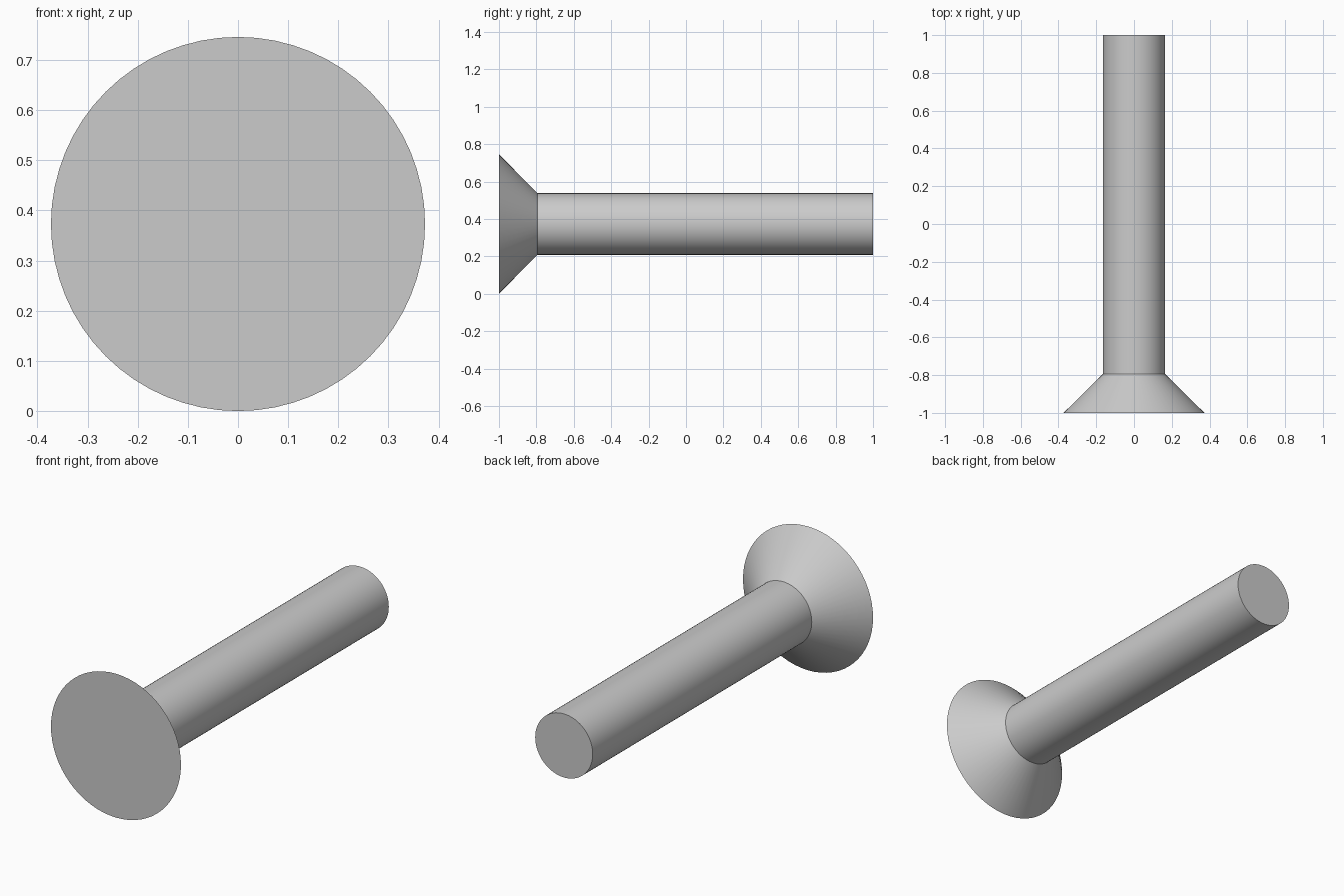
import bpy, bmesh, math

if "Cube" in bpy.data.objects:
    bpy.data.objects.remove(bpy.data.objects["Cube"])

AXIS_Z = 0.373   # height of the screw axis
SIDES = 64

bm = bmesh.new()


def ring(y, radius, n):
    """Closed loop of vertices around the screw axis."""
    return [bm.verts.new((radius * math.cos(2 * math.pi * i / n), y,
                          AXIS_Z + radius * math.sin(2 * math.pi * i / n)))
            for i in range(n)]


def skin(a, b):
    """Quads between two equal loops."""
    n = len(a)
    for i in range(n):
        j = (i + 1) % n
        bm.faces.new((a[i], a[j], b[j], b[i]))


def loop_edges(loop):
    return [bm.edges.get((v, loop[i - 1])) for i, v in enumerate(loop)]


# Countersunk head and shank
rim = ring(-1.0, 0.373, SIDES)
neck = ring(-0.795, 0.165, SIDES)
tip = ring(1.0, 0.165, SIDES)
skin(rim, neck)
skin(neck, tip)
bm.faces.new(tip)

# Hexagonal socket with flat floor
mouth = ring(-1.0, 0.1155, 6)
floor = ring(-0.81, 0.1155, 6)
skin(mouth, floor)
bm.faces.new(floor)

# Flat front face between rim and socket
bmesh.ops.bridge_loops(bm, edges=loop_edges(rim) + loop_edges(mouth))
bmesh.ops.recalc_face_normals(bm, faces=bm.faces[:])

mesh = bpy.data.meshes.new("countersunk_screw")
bm.to_mesh(mesh)
bm.free()
screw = bpy.data.objects.new("countersunk_screw", mesh)
bpy.context.collection.objects.link(screw)

# Smooth round sides, sharp rims and socket edges
bpy.context.view_layer.objects.active = screw
screw.select_set(True)
bpy.ops.object.shade_smooth_by_angle(angle=math.radians(30))
